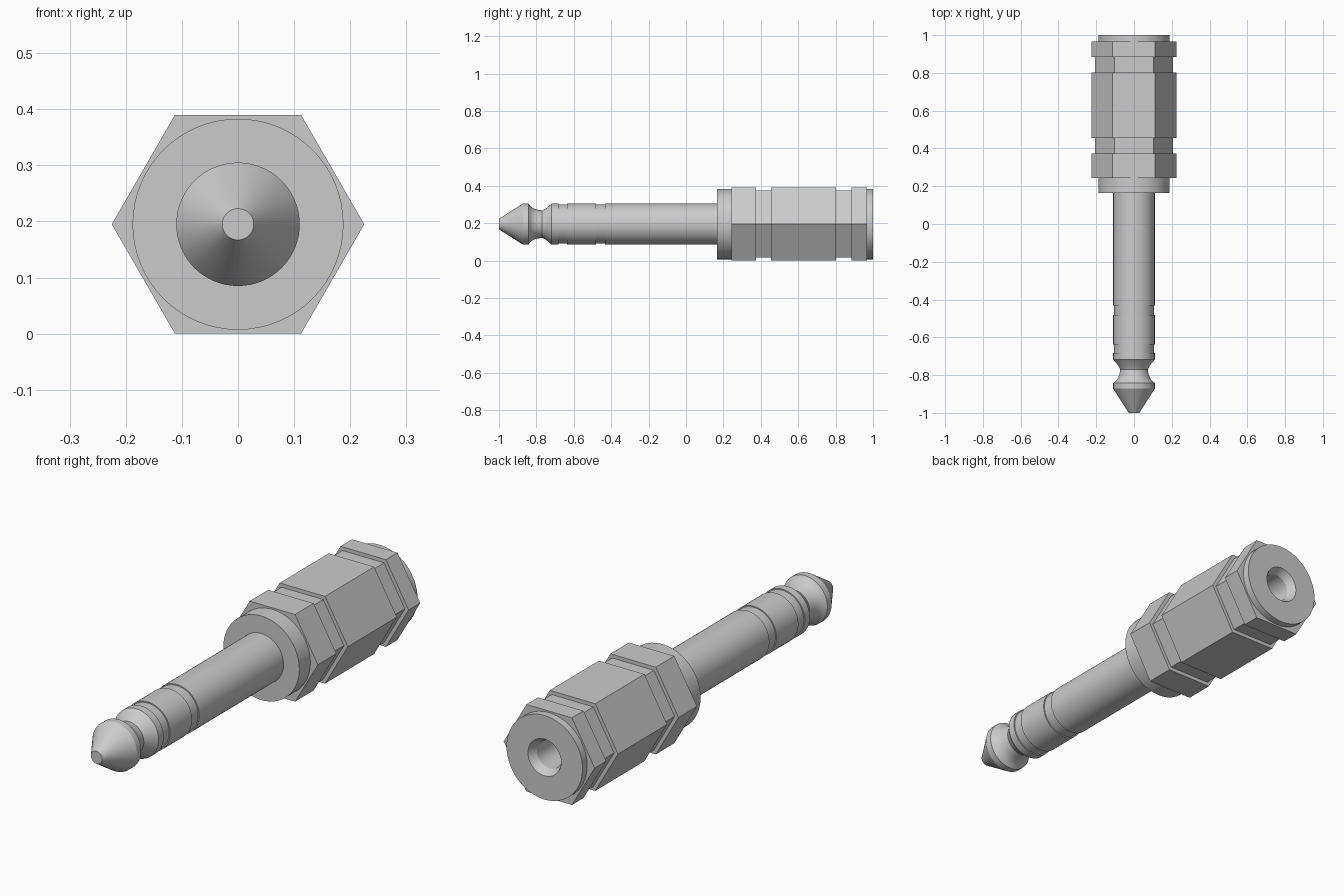
import bpy, bmesh, math

if "Cube" in bpy.data.objects:
    bpy.data.objects.remove(bpy.data.objects["Cube"])

CENTER_Z = 0.195


def revolve(name, profile, sides, smooth=True):
    """Spin (radius, y) points around the long axis of the plug."""
    bm = bmesh.new()
    rings = []
    for r, y in profile:
        if r == 0:
            rings.append([bm.verts.new((0, y, CENTER_Z))] * sides)
        else:
            rings.append([bm.verts.new((r * math.cos(2 * math.pi * i / sides), y,
                                        CENTER_Z + r * math.sin(2 * math.pi * i / sides)))
                          for i in range(sides)])
    for a, b in zip(rings, rings[1:]):
        for i in range(sides):
            j = (i + 1) % sides
            bm.faces.new(list(dict.fromkeys((a[i], a[j], b[j], b[i]))))
    bmesh.ops.recalc_face_normals(bm, faces=bm.faces)
    mesh = bpy.data.meshes.new(name)
    bm.to_mesh(mesh)
    bm.free()
    obj = bpy.data.objects.new(name, mesh)
    bpy.context.collection.objects.link(obj)
    if smooth:
        bpy.ops.object.select_all(action='DESELECT')
        obj.select_set(True)
        bpy.context.view_layer.objects.active = obj
        bpy.ops.object.shade_smooth_by_angle(angle=math.radians(25))
    return obj


# Plug pin: blunt cone tip, waist, two insulating ring grooves, long shaft
revolve("plug_pin", [
    (0, -1.0), (0.028, -1.0), (0.11, -0.872), (0.11, -0.842),
    (0.096, -0.832), (0.084, -0.815), (0.077, -0.795), (0.073, -0.77),
    (0.084, -0.748), (0.11, -0.718), (0.11, -0.683),
    (0.105, -0.683), (0.105, -0.637), (0.11, -0.637),
    (0.11, -0.482), (0.105, -0.482), (0.105, -0.432), (0.11, -0.432),
    (0.11, 0.2), (0, 0.2)], 64)

# Round collar where the pin enters the body
revolve("front_collar", [(0.1, 0.165), (0.188, 0.165), (0.188, 0.245), (0.1, 0.245)], 64)

# Hexagonal grip with two shallow grooves
FULL, GROOVE = 0.225, 0.206
revolve("hex_body", [
    (0.15, 0.243), (FULL, 0.243), (FULL, 0.374), (GROOVE, 0.374),
    (GROOVE, 0.455), (FULL, 0.455), (FULL, 0.802), (GROOVE, 0.802),
    (GROOVE, 0.885), (FULL, 0.885), (FULL, 0.967), (0.15, 0.967)], 6, smooth=False)

# Rear collar with chamfered blind socket
revolve("rear_socket", [
    (0.188, 0.96), (0.188, 1.0), (0.082, 1.0), (0.062, 0.965),
    (0.062, 0.3), (0, 0.3)], 64)
